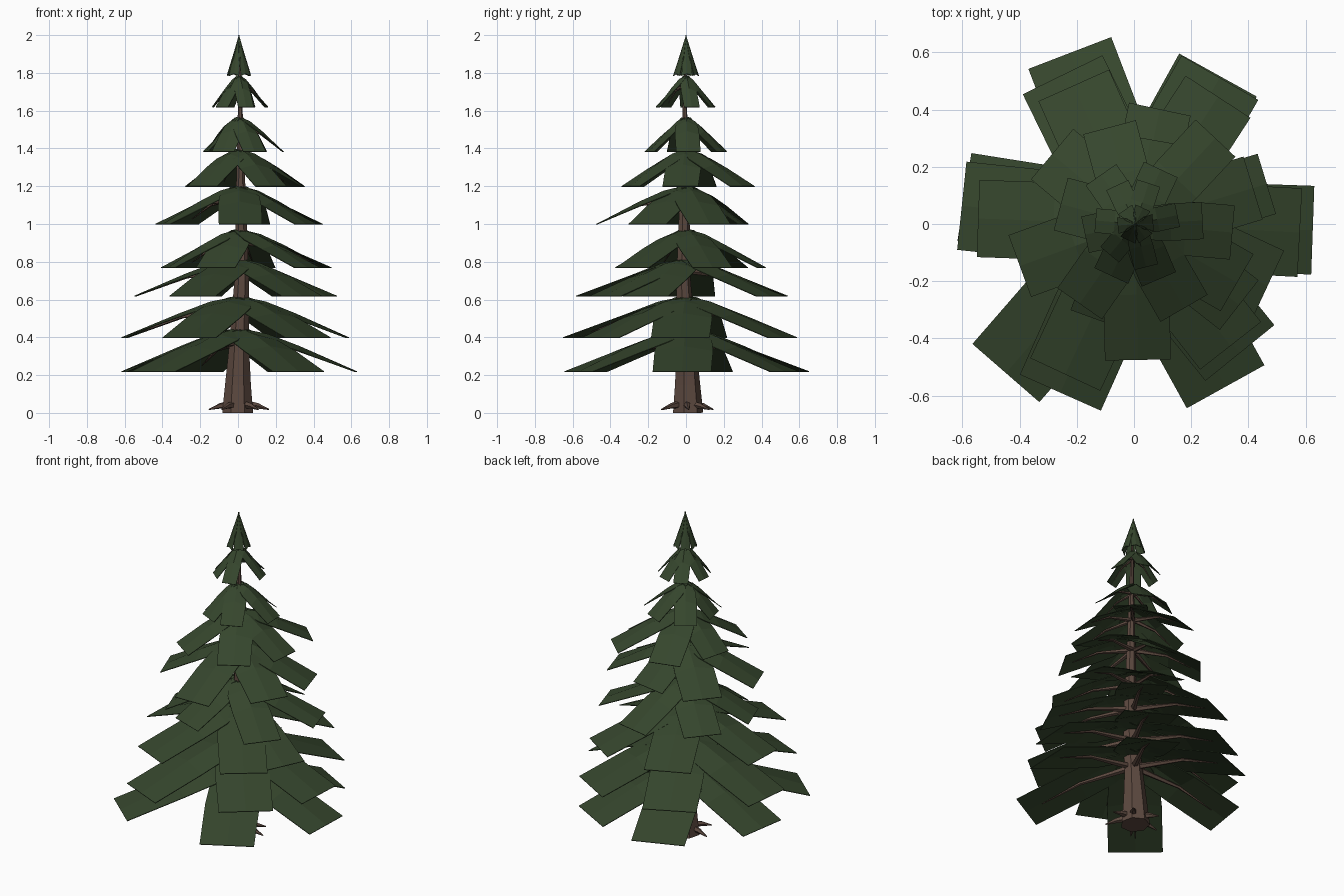
import bpy, bmesh, math
from mathutils import Vector

if "Cube" in bpy.data.objects:
    bpy.data.objects.remove(bpy.data.objects["Cube"])


def material(name, rgb):
    m = bpy.data.materials.new(name)
    m.diffuse_color = (*rgb, 1)
    m.use_nodes = True
    m.node_tree.nodes["Principled BSDF"].inputs["Base Color"].default_value = m.diffuse_color
    return m


GREEN = material("needle green", (0.036, 0.061, 0.026))
BROWN = material("bark brown", (0.107, 0.066, 0.050))


def finish(bm, name, mat):
    bmesh.ops.recalc_face_normals(bm, faces=bm.faces)
    me = bpy.data.meshes.new(name)
    bm.to_mesh(me)
    bm.free()
    me.materials.append(mat)
    ob = bpy.data.objects.new(name, me)
    bpy.context.collection.objects.link(ob)
    return ob


def tube(bm, path, radii, sides):
    """Closed tapered tube through the path points."""
    rings = []
    for i, p in enumerate(path):
        d = (path[min(i + 1, len(path) - 1)] - path[max(i - 1, 0)]).normalized()
        ref = Vector((1, 0, 0)) if abs(d.z) > 0.9 else Vector((0, 0, 1))
        u = d.cross(ref).normalized()
        v = d.cross(u)
        rings.append([bm.verts.new(p + radii[i] * (u * math.cos(a) + v * math.sin(a)))
                      for a in (2 * math.pi * k / sides for k in range(sides))])
    for a, b in zip(rings, rings[1:]):
        for k in range(sides):
            n = (k + 1) % sides
            bm.faces.new((a[k], a[n], b[n], b[k]))
    bm.faces.new(rings[0][::-1])
    bm.faces.new(rings[-1])


def polar(deg, r, z, side=0.0):
    a = math.radians(deg)
    return Vector((CX + r * math.cos(a) - side * math.sin(a),
                   r * math.sin(a) + side * math.cos(a), z))


CX = 0.005

# Trunk: tapered, seven-sided, leaning slightly midway
bm = bmesh.new()
heights = [0, 0.15, 0.33, 0.7, 1.1, 1.5, 1.9]
lean = [-0.007, -0.005, 0, 0.015, 0.01, 0.008, 0.003]
radii = [0.084, 0.070, 0.056, 0.040, 0.028, 0.016, 0.004]
tube(bm, [Vector((CX + x, -x, z)) for x, z in zip(lean, heights)], radii, 7)
finish(bm, "trunk", BROWN)

# Roots: small pointed spikes near the ground
bm = bmesh.new()
for ang in (5, 50, 115, 175, 235, 310):
    tube(bm, [polar(ang, 0.04, 0.045), polar(ang, 0.10, 0.037), polar(ang, 0.16, 0.018)],
         [0.022, 0.015, 0.003], 5)
finish(bm, "roots", BROWN)

# Tiers: top height, bottom height, bough width, (angle, reach) of each bough
TIERS = [
    (0.45, 0.22, 0.31, [(-2, .62), (61, .595), (111, .64), (171, .605), (229, .69), (299, .65)]),
    (0.62, 0.40, 0.31, [(-3, .575), (60, .59), (116, .58), (174, .61), (246, .645), (309, .58)]),
    (0.82, 0.62, 0.27, [(-25, .51), (57, .53), (114, .53), (178, .55), (245, .58), (308, .54)]),
    (0.975, 0.77, 0.22, [(17, .48), (78, .41), (140, .38), (200, .40), (250, .36), (322, .46)]),
    (1.205, 1.0, 0.23, [(17, .43), (80, .30), (140, .38), (200, .43), (271, .475), (330, .41)]),
    (1.40, 1.20, 0.19, [(-5, .34), (47, .41), (105, .35), (165, .27), (235, .34), (300, .34)]),
    (1.57, 1.385, 0.13, [(3, .235), (65, .21), (125, .21), (192, .18), (245, .20), (293, .21)]),
    (1.79, 1.62, 0.085, [(12, .15), (72, .15), (115, .15), (175, .14), (230, .14), (284, .155)]),
    (2.0, 1.785, 0.058, [(5 + 60 * k, .062) for k in range(6)]),
]

# Bough rows: reach fraction, centre drop, edge drop, width fraction
DROOP = [(0, 0, 0.04, 0.4), (0.25, 0.14, 0.28, 0.92), (0.52, 0.42, 0.53, 1), (1, 1, 1, 1)]
SPIRE = [(0, 0, 0.01, 0.06), (0.5, 0.48, 0.56, 0.75), (1, 0.95, 1, 1)]

for n, (top, bottom, width, boughs) in enumerate(TIERS, 1):
    rows = SPIRE if n == len(TIERS) else DROOP
    drop = top - bottom
    # Needle sheets, folded along a centre ridge
    bm = bmesh.new()
    for ang, reach in boughs:
        grid = []
        for f, mid, edge, w in rows:
            half = w * width / 2
            grid.append([bm.verts.new(polar(ang, f * reach, top - drop * d, s))
                         for s, d in ((-half, edge), (0, mid), (half, edge))])
        for a, b in zip(grid, grid[1:]):
            for k in (0, 1):
                bm.faces.new((a[k], b[k], b[k + 1], a[k + 1]))
    ob = finish(bm, f"needles_tier_{n}", GREEN)
    for p in ob.data.polygons:
        if p.normal.z < 0:
            p.flip()
    sol = ob.modifiers.new("thin", "SOLIDIFY")
    sol.thickness = 0.004
    sol.offset = -1
    # Woody branches under the sheets
    if n < len(TIERS):
        bm = bmesh.new()
        r = 0.004 + 0.05 * width
        for ang, reach in boughs:
            tube(bm, [polar(ang, 0, top - 0.32 * drop),
                      polar(ang, 0.5 * reach, top - 0.5 * drop),
                      polar(ang, 0.85 * reach, top - 0.87 * drop)],
                 [r, 0.5 * r, 0.1 * r], 5)
        finish(bm, f"branches_tier_{n}", BROWN)
